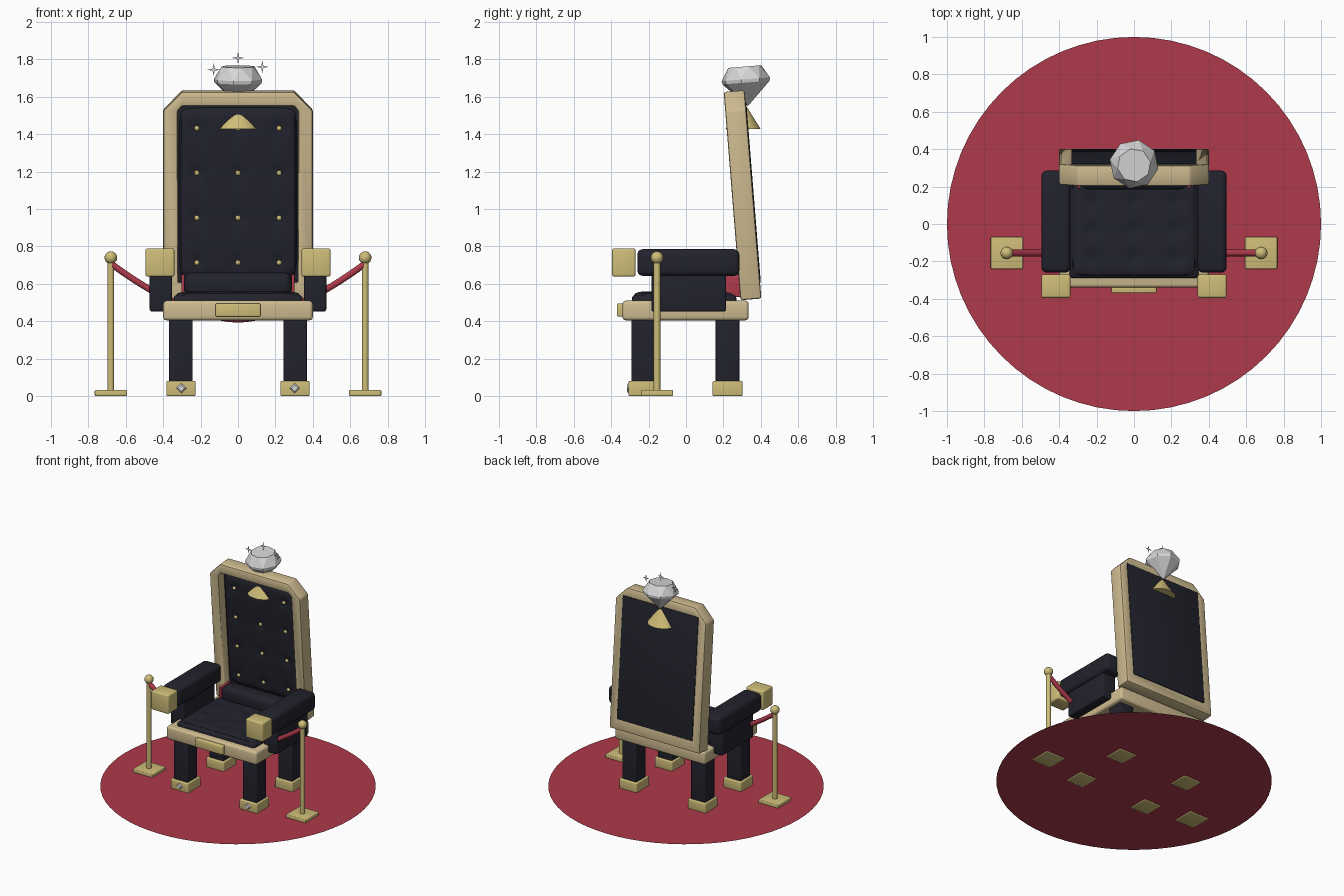
import bpy, bmesh, math
from mathutils import Matrix, Vector

if "Cube" in bpy.data.objects:
    bpy.data.objects.remove(bpy.data.objects["Cube"])


def material(name, rgb):
    m = bpy.data.materials.new(name)
    m.diffuse_color = (*rgb, 1)
    m.use_nodes = True
    m.node_tree.nodes["Principled BSDF"].inputs["Base Color"].default_value = m.diffuse_color
    return m


RED = material("carpet red", (0.42, 0.042, 0.07))
BLACK = material("dark leather", (0.016, 0.016, 0.026))
CREAM = material("cream wood", (0.62, 0.50, 0.28))
GOLD = material("gold", (0.62, 0.51, 0.19))
SILVER = material("clear gem", (0.68, 0.68, 0.69))

# Leaning frame of the backrest: local x across, y depth, z along its height
LEAN = Matrix.Translation((0, 0.347, 0.517)) @ Matrix.Rotation(math.radians(4.6), 4, 'X')


def finish(name, bm, mat, smooth=True, matrix=None):
    bmesh.ops.recalc_face_normals(bm, faces=bm.faces)
    mesh = bpy.data.meshes.new(name)
    bm.to_mesh(mesh)
    bm.free()
    mesh.materials.append(mat)
    ob = bpy.data.objects.new(name, mesh)
    bpy.context.collection.objects.link(ob)
    if matrix:
        ob.matrix_world = matrix
    if smooth:
        bpy.ops.object.select_all(action='DESELECT')
        ob.select_set(True)
        bpy.context.view_layer.objects.active = ob
        bpy.ops.object.shade_smooth_by_angle(angle=math.radians(35))
    return ob


def box(name, x, y, z, mat, bevel=0.01, matrix=None):
    """Rounded box from (min, max) ranges."""
    bm = bmesh.new()
    bmesh.ops.create_cube(bm, size=1)
    for v in bm.verts:
        v.co = [r[0] + (c + 0.5) * (r[1] - r[0]) for c, r in zip(v.co, (x, y, z))]
    if bevel:
        bmesh.ops.bevel(bm, geom=bm.edges[:], offset=bevel, segments=3,
                        profile=0.5, affect='EDGES')
    return finish(name, bm, mat, matrix=matrix)


def mirrored(r, s):
    return r if s > 0 else (-r[1], -r[0])


def cone(name, r1, r2, z, at, mat, sides=24):
    bm = bmesh.new()
    bmesh.ops.create_cone(bm, cap_ends=True, segments=sides, radius1=r1, radius2=r2,
                          depth=z[1] - z[0])
    bmesh.ops.translate(bm, verts=bm.verts, vec=(at[0], at[1], (z[0] + z[1]) / 2))
    return finish(name, bm, mat)


def ball(name, r, at, mat, matrix=None, seg=16):
    bm = bmesh.new()
    bmesh.ops.create_uvsphere(bm, u_segments=seg, v_segments=seg // 2, radius=r)
    bmesh.ops.translate(bm, verts=bm.verts, vec=at)
    return finish(name, bm, mat, matrix=matrix)


def tufted(name, w, h, depth, dimples, matrix, n=44):
    """Padded panel with soft edges and a dimple at every given point."""
    bm = bmesh.new()
    bmesh.ops.create_grid(bm, x_segments=n, y_segments=n, size=1)
    for v in bm.verts:
        u, t = v.co.x, v.co.y
        edge = max(0, 1 - u ** 12) ** 0.5 * max(0, 1 - t ** 12) ** 0.5
        px, py = u * w, t * h
        pit = sum(math.exp(-((px - a) ** 2 + (py - b) ** 2) / 0.0016) for a, b in dimples)
        # pull the corners in to round them
        k = 1 - 0.045 * (u * t) ** 8
        v.co = (px * k, py * k, depth * edge - 0.012 * min(pit, 1) * edge)
    return finish(name, bm, BLACK, matrix=matrix)


# Round carpet
bm = bmesh.new()
bmesh.ops.create_circle(bm, cap_ends=True, segments=64, radius=1)
bmesh.ops.translate(bm, verts=bm.verts, vec=(0, 0, 0.006))
ob = finish("carpet", bm, RED, smooth=False)

# Legs, feet and foot gems
for s in (-1, 1):
    for part, y in (("front", -0.228), ("back", 0.222)):
        box(part + "_leg", mirrored((0.242, 0.368), s), (y - 0.063, y + 0.063),
            (0.02, 0.42), BLACK, 0.008)
        box(part + "_foot", mirrored((0.227, 0.383), s), (y - 0.08, y + 0.08),
            (0, 0.08), GOLD, 0.007)
    bm = bmesh.new()
    bmesh.ops.create_cone(bm, cap_ends=True, segments=4, radius1=0.029, radius2=0.018, depth=0.009)
    finish("foot_gem", bm, SILVER, False,
           Matrix.Translation((s * 0.303, -0.311, 0.042)) @ Matrix.Rotation(math.pi / 2, 4, 'X'))

# Seat
box("seat_frame", (-0.4, 0.4), (-0.34, 0.335), (0.405, 0.51), CREAM, 0.018)
box("seat_plate", (-0.12, 0.12), (-0.37, -0.33), (0.425, 0.495), GOLD, 0.007)
box("seat_cushion_base", (-0.345, 0.345), (-0.29, 0.27), (0.49, 0.54), BLACK, 0.02)
dimples = [(x, y) for x in (-0.22, 0, 0.22) for y in (-0.17, -0.02, 0.13)]
tufted("seat_cushion", 0.34, 0.275, 0.035, dimples, Matrix.Translation((0, -0.01, 0.525)))

# Lower back roll with red end trim
box("back_roll", (-0.287, 0.287), (0.185, 0.32), (0.53, 0.66), BLACK, 0.04)
for s in (-1, 1):
    box("roll_trim", mirrored((0.285, 0.303), s), (0.19, 0.32), (0.53, 0.65), RED, 0.006)

# Armrests
for s in (-1, 1):
    box("arm_pad", mirrored((0.34, 0.495), s), (-0.26, 0.285), (0.643, 0.785), BLACK, 0.028)
    box("arm_support", mirrored((0.352, 0.472), s), (-0.185, 0.215), (0.452, 0.66), BLACK, 0.012)
    box("arm_cap", mirrored((0.34, 0.495), s), (-0.395, -0.27), (0.638, 0.79), GOLD, 0.012)

# Backrest frame: chamfered outline with an opening
half_out = [(0.4, 0), (0.4, 1.015), (0.3, 1.117)]
half_in = [(0.322, 0.09), (0.322, 1.015), (0.3, 1.04)]
bm = bmesh.new()
rings = []
for half in (half_out, half_in):
    pts = half + [(-x, z) for x, z in reversed(half)]
    rings.append([[bm.verts.new((x, y, z)) for x, z in pts] for y in (-0.056, 0.056)])
(of, ob_), (if_, ib) = rings
for i in range(6):
    j = (i + 1) % 6
    for a, b in ((of, if_), (ob_, ib), (of, ob_), (if_, ib)):
        bm.faces.new((a[i], a[j], b[j], b[i]))
bmesh.ops.recalc_face_normals(bm, faces=bm.faces)
sharp = [e for e in bm.edges if e.calc_face_angle(0) > 0.5]
bmesh.ops.bevel(bm, geom=sharp, offset=0.011, segments=2, profile=0.5, affect='EDGES')
finish("back_frame", bm, CREAM, matrix=LEAN)

# Backrest panel, tufted pad and buttons
box("back_panel", (-0.335, 0.335), (0.015, 0.060), (0.085, 1.05), BLACK, 0.003, LEAN)
buttons = [(x, z) for x in (-0.22, 0, 0.22) for z in (0.197, 0.437, 0.678, 0.918)]
tufted("back_pad", 0.318, 0.462, 0.035, [(x, z - 0.57) for x, z in buttons],
       LEAN @ Matrix.Translation((0, 0.02, 0.57)) @ Matrix.Rotation(math.pi / 2, 4, 'X'))
for x, z in buttons:
    ball("back_button", 0.014, (x, -0.006, z), GOLD, LEAN, 12)

# Flared gold mount under the gem
mount = cone("gem_mount", 0.112, 0.004, (-0.145, 0), (0, 0), GOLD, 32)
mount.matrix_world = Matrix.Translation((0, 0.305, 1.573)) @ Matrix.Diagonal((1, 0.84, 1, 1))

# Cut gem: table, girdle and point joined by a hull
bm = bmesh.new()
for r, z, turn in ((0.09, 0.072, 0), (0.132, 0.004, 0.5), (0.129, -0.014, 0.5)):
    for i in range(8):
        a = (i + turn) * math.tau / 8 + 0.2
        bm.verts.new((r * math.cos(a), r * math.sin(a), z))
bm.verts.new((0, 0, -0.14))
bmesh.ops.convex_hull(bm, input=bm.verts)
finish("gem", bm, SILVER, False,
       Matrix.Translation((0, 0.32, 1.69)) @ Matrix.Rotation(math.radians(4.6), 4, 'X'))

# Sparkles around the gem
for x, z in ((-0.13, 1.745), (0, 1.808), (0.13, 1.76)):
    bm = bmesh.new()
    star = []
    for i in range(8):
        r = 0.008 if i % 2 else 0.034
        a = i * math.tau / 8
        star.append(bm.verts.new((x + r * math.cos(a), 0.32, z + r * math.sin(a))))
    bm.faces.new(star)
    finish("sparkle", bm, SILVER, False)

# Barrier posts
for s in (-1, 1):
    x, y = s * 0.68, -0.155
    box("post_base", mirrored((0.593, 0.766), s), (y - 0.086, y + 0.086), (0.0, 0.032), GOLD, 0.006)
    cone("post_pole", 0.018, 0.018, (0.02, 0.73), (x, y), GOLD)
    ball("post_knob", 0.034, (x, y, 0.74), GOLD)

# Sagging rope from post to post
curve = bpy.data.curves.new("rope", 'CURVE')
curve.dimensions = '3D'
curve.bevel_depth = 0.018
curve.bevel_resolution = 3
curve.use_fill_caps = True
spline = curve.splines.new('POLY')
spline.points.add(32)
for i, p in enumerate(spline.points):
    x = -0.675 + 1.35 * i / 32
    p.co = (x, -0.155, 0.41 + 0.295 * (abs(x) / 0.675) ** 1.7, 1)
spline.use_smooth = True
curve.materials.append(RED)
bpy.context.collection.objects.link(bpy.data.objects.new("rope", curve))
